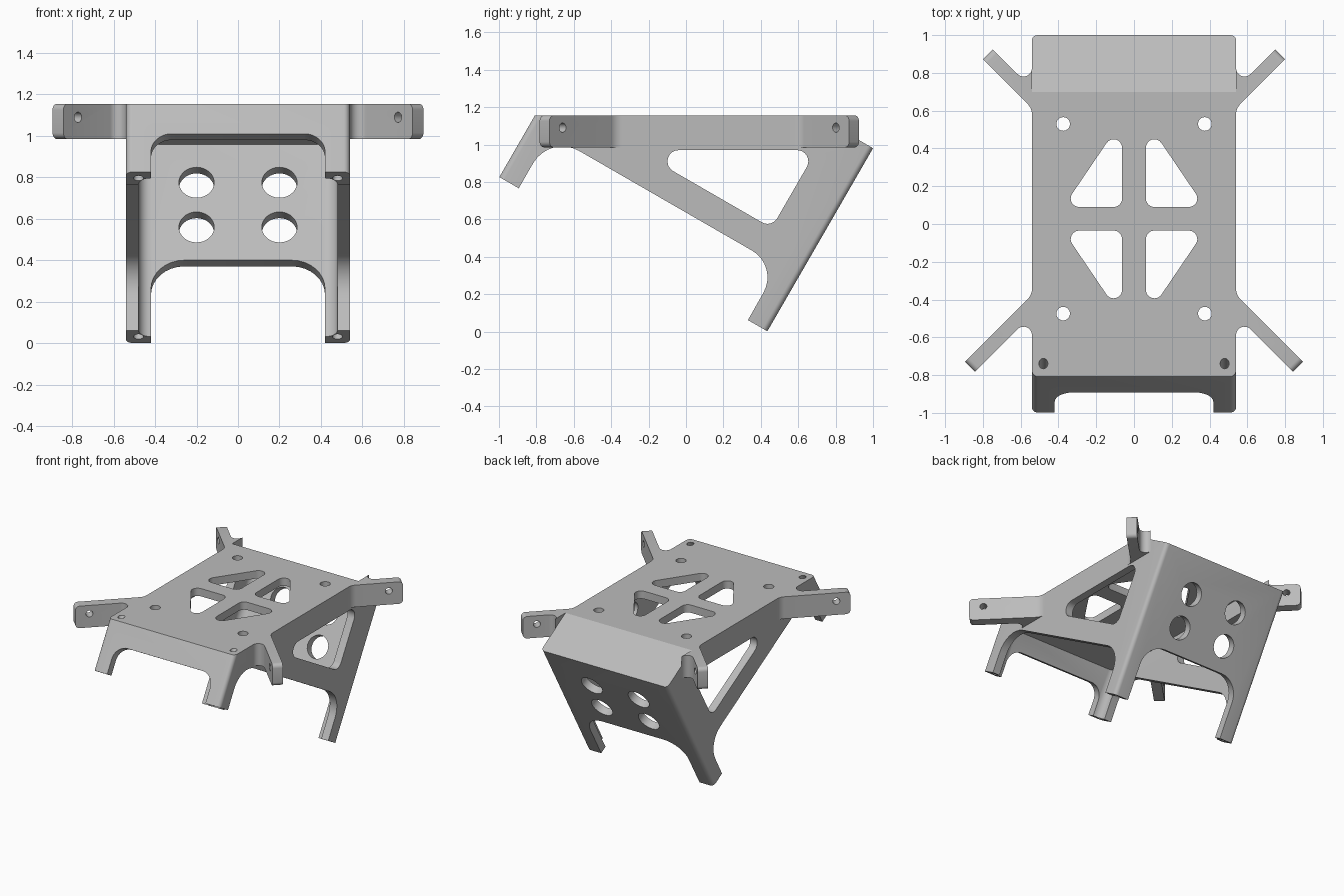
import bpy, bmesh, math
from mathutils import Vector

cube = bpy.data.objects.get("Cube")
if cube:
    bpy.data.objects.remove(cube, do_unlink=True)

grey = bpy.data.materials.new("plain grey")
grey.use_nodes = True
COLOUR = (0.5, 0.5, 0.5, 1)
grey.diffuse_color = COLOUR
grey.node_tree.nodes["Principled BSDF"].inputs["Base Color"].default_value = COLOUR

# Directions: D runs up along the tilted plates, N is square to them
X, Y, Z = Vector((1, 0, 0)), Vector((0, 1, 0)), Vector((0, 0, 1))
D = Vector((0, 0.5, math.sqrt(0.75)))
N = Vector((0, math.sqrt(0.75), -0.5))
TOP, HALF, WALL, LEG = 1.155, 0.54, 0.06, 0.12
A = Vector((0, -0.808, TOP))      # front top edge
B = Vector((0, 1.0, 0.98))        # rear top edge
FRONT_LEN, REAR_LEN = 0.38, 1.13


def rounded(points, steps=8):
    """Fillet a 2D polygon; a point may carry a third value, its radius."""
    out = []
    for i, p in enumerate(points):
        here = Vector(p[:2])
        if len(p) < 3:
            out.append(here)
            continue
        a = (Vector(points[i - 1][:2]) - here).normalized()
        b = (Vector(points[(i + 1) % len(points)][:2]) - here).normalized()
        half = a.angle(b) / 2
        centre = here + (a + b).normalized() * p[2] / math.sin(half)
        start = here + a * p[2] / math.tan(half) - centre
        end = here + b * p[2] / math.tan(half) - centre
        sweep = math.pi - 2 * half
        for k in range(steps + 1):
            t = k / steps
            out.append(centre + (start * math.sin((1 - t) * sweep)
                                 + end * math.sin(t * sweep)) / math.sin(sweep))
    return out


def circle(u, v, r, n=32):
    return [(u + r * math.cos(math.tau * k / n), v + r * math.sin(math.tau * k / n))
            for k in range(n)]


def prism(name, points, u, v, w, lo, hi, origin=Vector(), bevel=None, width=0.03):
    """Extrude a 2D polygon along w, optionally rounding the edges that pass a test."""
    bm = bmesh.new()
    loop = rounded(points)
    ends = [[bm.verts.new(origin + u * p[0] + v * p[1] + w * d) for p in loop]
            for d in (lo, hi)]
    bm.faces.new(ends[0])
    bm.faces.new(ends[1])
    for i in range(len(loop)):
        bm.faces.new((ends[0][i - 1], ends[0][i], ends[1][i], ends[1][i - 1]))
    bmesh.ops.recalc_face_normals(bm, faces=bm.faces)
    if bevel:
        bm.normal_update()
        bmesh.ops.bevel(bm, geom=[e for e in bm.edges if bevel(e)], offset=width,
                        segments=6, profile=0.5, affect='EDGES')
    mesh = bpy.data.meshes.new(name)
    bm.to_mesh(mesh)
    bm.free()
    mesh.materials.append(grey)
    ob = bpy.data.objects.new(name, mesh)
    bpy.context.collection.objects.link(ob)
    return ob


def combine(target, other, operation='DIFFERENCE'):
    mod = target.modifiers.new("combine", 'BOOLEAN')
    mod.operation, mod.solver, mod.object = operation, 'EXACT', other
    bpy.context.view_layer.objects.active = target
    bpy.ops.object.modifier_apply(modifier=mod.name)
    bpy.data.objects.remove(other, do_unlink=True)


def plate_corner(e):
    """Long edge between a side wall and one of the tilted plates."""
    normals = [f.normal for f in e.link_faces]
    return (e.calc_length() > 0.3 and any(abs(n.x) > 0.9 for n in normals)
            and any(abs(n.dot(N)) > 0.99 for n in normals))


def yz(p, *radius):
    return (p.y, p.z, *radius)


# Outer shell, from its side outline
front_end, rear_end = A - D * FRONT_LEN, B - D * REAR_LEN
outline = [yz(A), (0.70, TOP), yz(B), yz(rear_end), yz(rear_end - N * LEG),
           (0.495, 0.351, 0.165), (-0.728, 1.056, 0.18),
           yz(front_end + N * LEG), yz(front_end)]
body = prism("stand_body", outline, Y, Z, X, -HALF, HALF, bevel=plate_corner)

# Hollow inside, with filleted corners
front_in, rear_in = A + N * WALL, B - N * WALL
inside = [yz(front_in - D * 0.035), yz(rear_in - D * WALL - N * 0.274),
          yz(rear_in - D * WALL), yz(rear_in - D * 1.3), yz(front_in - D * 0.6)]
combine(body, prism("hollow", inside, Y, Z, X, WALL - HALF, HALF - WALL,
                    bevel=plate_corner, width=WALL))

# Triangular window through both side walls
window = [(-0.263, 0.97, 0.06), (0.698, 0.97, 0.06), (0.4576, 0.554, 0.06)]
combine(body, prism("side_window", window, Y, Z, X, -1, 1))

# Openings between the legs, front and rear
for origin, top, low, r in ((A, -0.167, -0.7, 0.1), (B, -0.704, -1.4, 0.16)):
    gap = [(-0.42, low), (0.42, low), (0.42, top, r), (-0.42, top, r)]
    combine(body, prism("leg_gap", gap, X, D, N, -0.15, 0.15, origin))

for s in (-1, 1):
    # Round windows in the rear plate
    for v in (-0.271, -0.52):
        combine(body, prism("rear_window", circle(s * 0.2, v, 0.085), X, D, N, -0.15, 0.1, B))
    # Triangular windows and mounting holes in the top plate
    for f in (-1, 1):
        y = 0.0275
        tri = [(s * 0.063, y + f * 0.0625, 0.045), (s * 0.063, y + f * 0.5225, 0.045),
               (s * 0.375, y + f * 0.0625, 0.045)]
        combine(body, prism("top_window", tri, X, Y, Z, 1.05, 1.3))
        hole = circle(s * 0.375, y + f * 0.502, 0.036)
        combine(body, prism("mount_hole", hole, X, Y, Z, 1.05, 1.3))
    # Screw holes along the legs
    screw = circle(s * 0.48, 0, 0.024, 20)
    combine(body, prism("front_screw", screw, X, N, D, -0.05, 0.6, front_end + N * LEG / 2))
    combine(body, prism("rear_screw", screw, X, N, D, -0.05, 0.2, rear_end - N * LEG / 2))


# Diagonal arms with a rounded tip and a cross hole
def arm(s, f, root, length):
    w = 0.0525
    plan = [(0.5, root - 0.06), (HALF, root - 0.06), (HALF, root, 0.08),
            (HALF + length, root + length), (HALF + length - w, root + length + w),
            (HALF, root + 2 * w, 0.045), (HALF, root + 0.22), (0.5, root + 0.22)]
    plan = [(s * p[0], f * p[1], *p[2:]) for p in plan]
    tip = Vector((s * (HALF + length - w / 2), f * (root + length + w / 2)))

    def at_tip(e):
        mid = (e.verts[0].co + e.verts[1].co) / 2
        return (mid.xy - tip).length < 0.005
    ob = prism("arm", plan, X, Y, Z, 0.985, TOP, bevel=at_tip)
    along = Vector((s, f, 0)).normalized()
    across = Vector((-f, s, 0)).normalized()
    centre = Vector((tip.x, tip.y, 1.09)) - along * 0.1
    combine(ob, prism("arm_hole", circle(0, 0, 0.025, 20), along, Z, across, -0.2, 0.2, centre))
    if f > 0:
        # Trim the root flush with the sloping rear edge
        wedge = [(0.70, TOP), yz(B), (1.0, 1.3), (0.70, 1.3)]
        combine(ob, prism("trim", wedge, Y, Z, X, -HALF, HALF))
    return ob


for s in (-1, 1):
    combine(body, arm(s, -1, 0.375, 0.355), 'UNION')
    combine(body, arm(s, 1, 0.612, 0.26), 'UNION')

# Smooth the fillets, keep the machined edges sharp
bpy.ops.object.select_all(action='DESELECT')
body.select_set(True)
bpy.context.view_layer.objects.active = body
bpy.ops.object.shade_smooth_by_angle(angle=math.radians(30))
